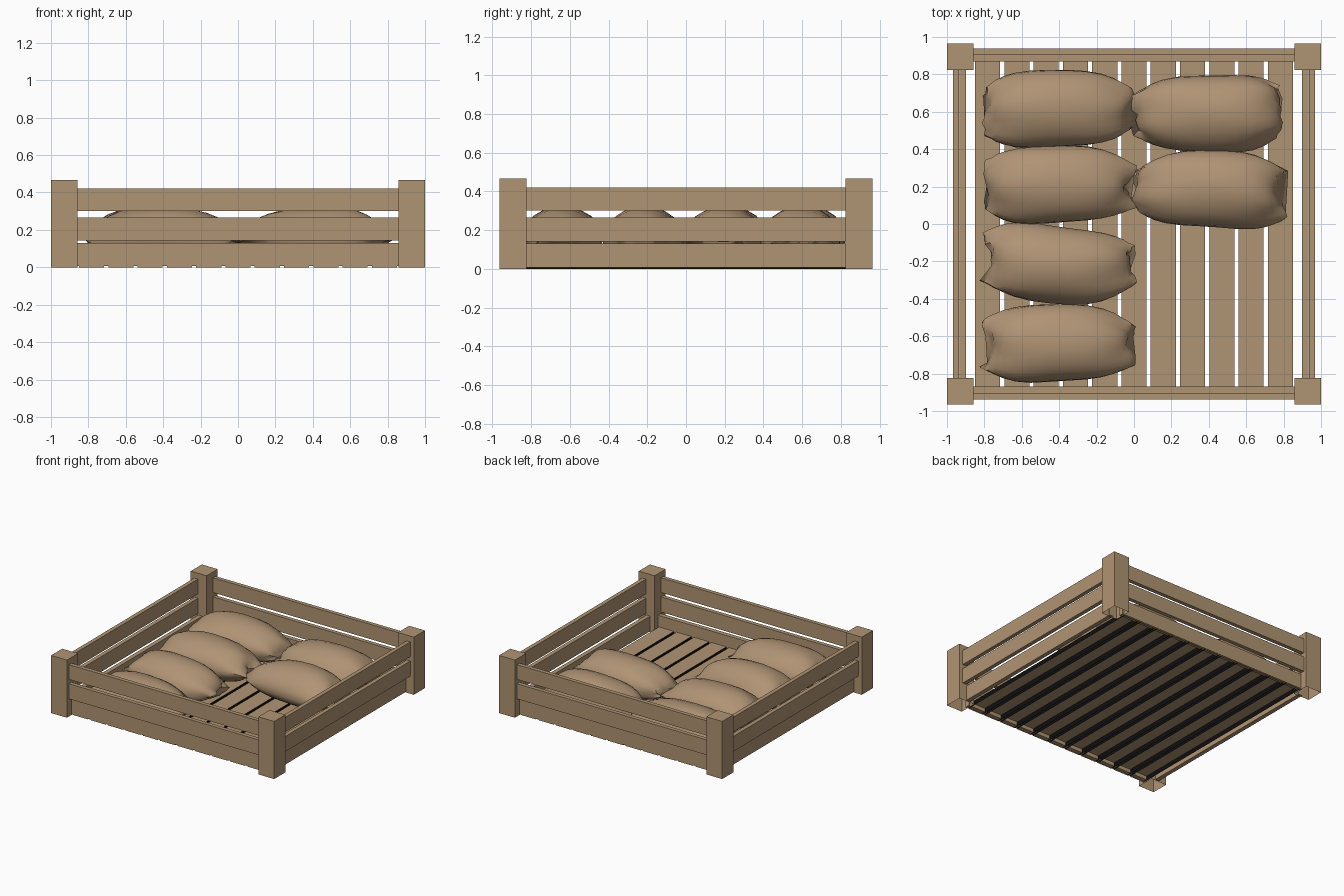
import bpy, bmesh, math, random

if "Cube" in bpy.data.objects:
    bpy.data.objects.remove(bpy.data.objects["Cube"])


def material(name, rgb):
    m = bpy.data.materials.new(name)
    m.diffuse_color = (*rgb, 1)
    m.use_nodes = True
    m.node_tree.nodes["Principled BSDF"].inputs["Base Color"].default_value = m.diffuse_color
    return m


wood = material("wood", (0.435, 0.297, 0.172))
cloth = material("sackcloth", (0.435, 0.295, 0.178))
dark = material("dark_slat_edge", (0.005, 0.004, 0.004))


def finish(bm, name, mat):
    me = bpy.data.meshes.new(name)
    bm.to_mesh(me)
    bm.free()
    me.materials.append(mat)
    ob = bpy.data.objects.new(name, me)
    bpy.context.collection.objects.link(ob)
    return ob


def box(name, x0, x1, y0, y1, z0, z1, open_bottom=False):
    bm = bmesh.new()
    bmesh.ops.create_cube(bm, size=1)
    for v in bm.verts:
        v.co = ((x0 + x1) / 2 + v.co.x * (x1 - x0),
                (y0 + y1) / 2 + v.co.y * (y1 - y0),
                (z0 + z1) / 2 + v.co.z * (z1 - z0))
    if open_bottom:
        bm.normal_update()
        bmesh.ops.delete(bm, geom=[f for f in bm.faces if f.normal.z < -0.5], context='FACES')
    return finish(bm, name, wood)


# corner posts, open underneath
for sx in (-1, 1):
    for sy in (-1, 1):
        xs = sorted((sx * 0.858, sx))
        ys = sorted((sy * 0.823, sy * 0.965))
        box("corner_post", *xs, *ys, 0, 0.467, True)

# wall planks: the upper two sit outside, the lowest inside
for z0, z1, outer in ((0.008, 0.13, 0), (0.142, 0.265, 1), (0.30, 0.42, 1)):
    for s in (-1, 1):
        ya, yb = (0.905, 0.938) if outer else (0.868, 0.905)
        box("long_wall_plank", -0.87, 0.87, *sorted((s * ya, s * yb)), z0, z1)
        xa, xb = (0.935, 0.968) if outer else (0.897, 0.932)
        box("side_wall_plank", *sorted((s * xa, s * xb)), -0.83, 0.83, z0, z1)

# floor slats, open underneath, with dark long edges
for i in range(11):
    x = (i - 5) * 0.1565
    slat = box("floor_slat", x - 0.067, x + 0.067, -0.9, 0.9, 0.0, 0.038, True)
    slat.data.materials.append(dark)
    for p in slat.data.polygons:
        p.material_index = 1 if abs(p.normal.x) > 0.5 else 0


def sack(cx, cy, flip, turn, seed):
    """Stuffed sack: ring sections along x, flattened to a seam at both ends."""
    rnd = random.Random(seed)
    ph = [rnd.uniform(0, 6.28) for _ in range(4)]
    us = (-1, -0.95, -0.88, -0.78, -0.62, -0.4, -0.15,
          0.15, 0.4, 0.62, 0.78, 0.88, 0.95, 1)
    n = 24
    bm = bmesh.new()
    rings = []
    for u in us:
        a = abs(u)
        w = 0.206 * (1 - 0.42 * a ** 4) * (1 - 0.05 * u - 0.06 * max(u, 0) ** 2)
        h = math.sqrt(max(0.012, 1 - a ** 2.6)) * (1 - 0.06 * u)
        ring = []
        for k in range(n):
            t = 2 * math.pi * k / n
            c, s = math.cos(t), math.sin(t)
            # creases gathering towards the ends
            f = 1 + 0.11 * a ** 3 * math.sin(5 * t + ph[0]) + 0.02 * math.sin(3 * t + ph[1] + 2 * u)
            y = w * f * c
            z = h * f * s * (0.172 if s > 0 else 0.118)
            # uneven seam with pulled-out corners
            x = 0.375 * u + math.copysign(a ** 8, u) * (
                0.02 * abs(c) + 0.02 * math.sin(2 * t + ph[2] + u) + rnd.uniform(-0.012, 0.012))
            y += 0.01 * math.sin(2.5 * u + ph[3])
            x *= flip
            ring.append(bm.verts.new((cx + x * math.cos(turn) - y * math.sin(turn),
                                      cy + x * math.sin(turn) + y * math.cos(turn),
                                      max(0.039, 0.15 + z))))
        rings.append(ring)
    for r0, r1 in zip(rings, rings[1:]):
        for k in range(n):
            bm.faces.new((r0[k], r0[k - 1], r1[k - 1], r1[k]))
    bm.faces.new(rings[0])
    bm.faces.new(rings[-1])
    bmesh.ops.recalc_face_normals(bm, faces=bm.faces)
    ob = finish(bm, "sack", cloth)
    bpy.context.view_layer.objects.active = ob
    ob.select_set(True)
    bpy.ops.object.shade_smooth_by_angle(angle=math.radians(40))
    ob.select_set(False)


# four sacks on the left, two at the back right
for args in ((-0.405, 0.612, 1, 0.02, 1), (-0.40, 0.21, 1, -0.03, 2),
             (-0.40, -0.215, 1, -0.04, 3), (-0.40, -0.645, 1, -0.02, 4),
             (0.39, 0.595, -1, 0.05, 5), (0.405, 0.185, -1, -0.03, 6)):
    sack(*args)
